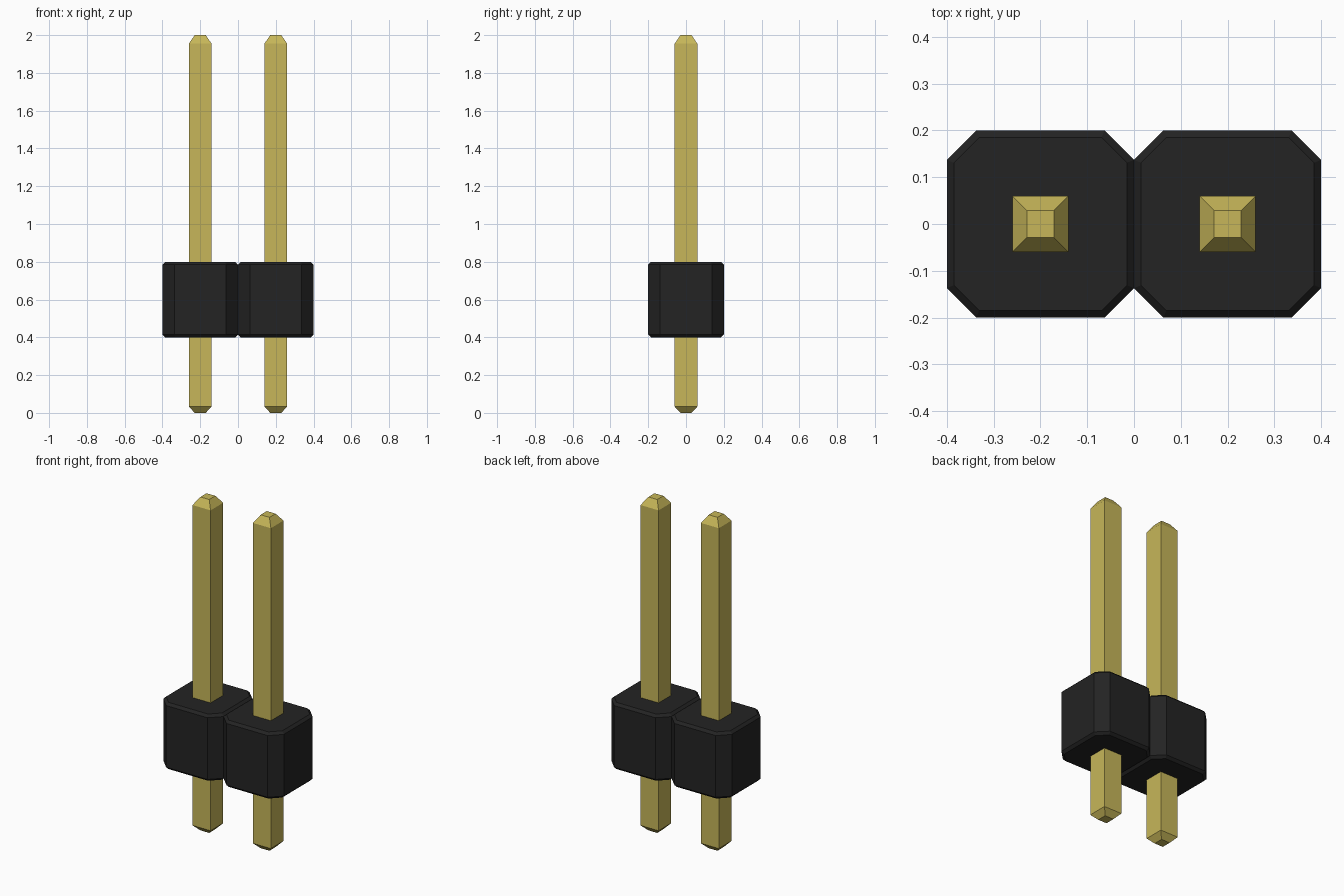
import bpy
import bmesh

if "Cube" in bpy.data.objects:
    bpy.data.objects.remove(bpy.data.objects["Cube"], do_unlink=True)


def make_material(name, colour):
    mat = bpy.data.materials.new(name)
    mat.use_nodes = True
    mat.diffuse_color = colour
    mat.node_tree.nodes["Principled BSDF"].inputs["Base Color"].default_value = colour
    return mat


def outline(half, cut=0):
    """Square outline, with its corners cut off when cut is above zero."""
    if not cut:
        return [(-half, -half), (half, -half), (half, half), (-half, half)]
    s = half - cut
    return [(-s, -half), (s, -half), (half, -s), (half, s),
            (s, half), (-s, half), (-half, s), (-half, -s)]


def loft(name, sections, x, mat):
    """Join stacked outlines, given as (z, outline), into a capped solid."""
    bm = bmesh.new()
    rings = [[bm.verts.new((px, py, z)) for px, py in pts] for z, pts in sections]
    for low, high in zip(rings, rings[1:]):
        for i in range(len(low)):
            j = (i + 1) % len(low)
            bm.faces.new((low[i], low[j], high[j], high[i]))
    bm.faces.new(rings[0][::-1])
    bm.faces.new(rings[-1])
    mesh = bpy.data.meshes.new(name)
    bm.to_mesh(mesh)
    bm.free()
    mesh.materials.append(mat)
    obj = bpy.data.objects.new(name, mesh)
    obj.location.x = x
    bpy.context.collection.objects.link(obj)
    return obj


gold = make_material("gold", (0.57, 0.47, 0.10, 1))
black = make_material("black plastic", (0.017, 0.017, 0.017, 1))

# Housing block: cut corners and a narrow bevel at top and bottom
wide, narrow = outline(0.2, 0.063), outline(0.185, 0.054)
housing = [(0.4, narrow), (0.415, wide), (0.785, wide), (0.8, narrow)]

# Square pin with tapered ends
shaft, tip = outline(0.06), outline(0.029)
pin = [(0, tip), (0.033, shaft), (1.955, shaft), (2, tip)]

for side, x in (("left", 0.2), ("right", -0.2)):
    loft(side + "_housing", housing, x, black)
    loft(side + "_pin", pin, x, gold)
